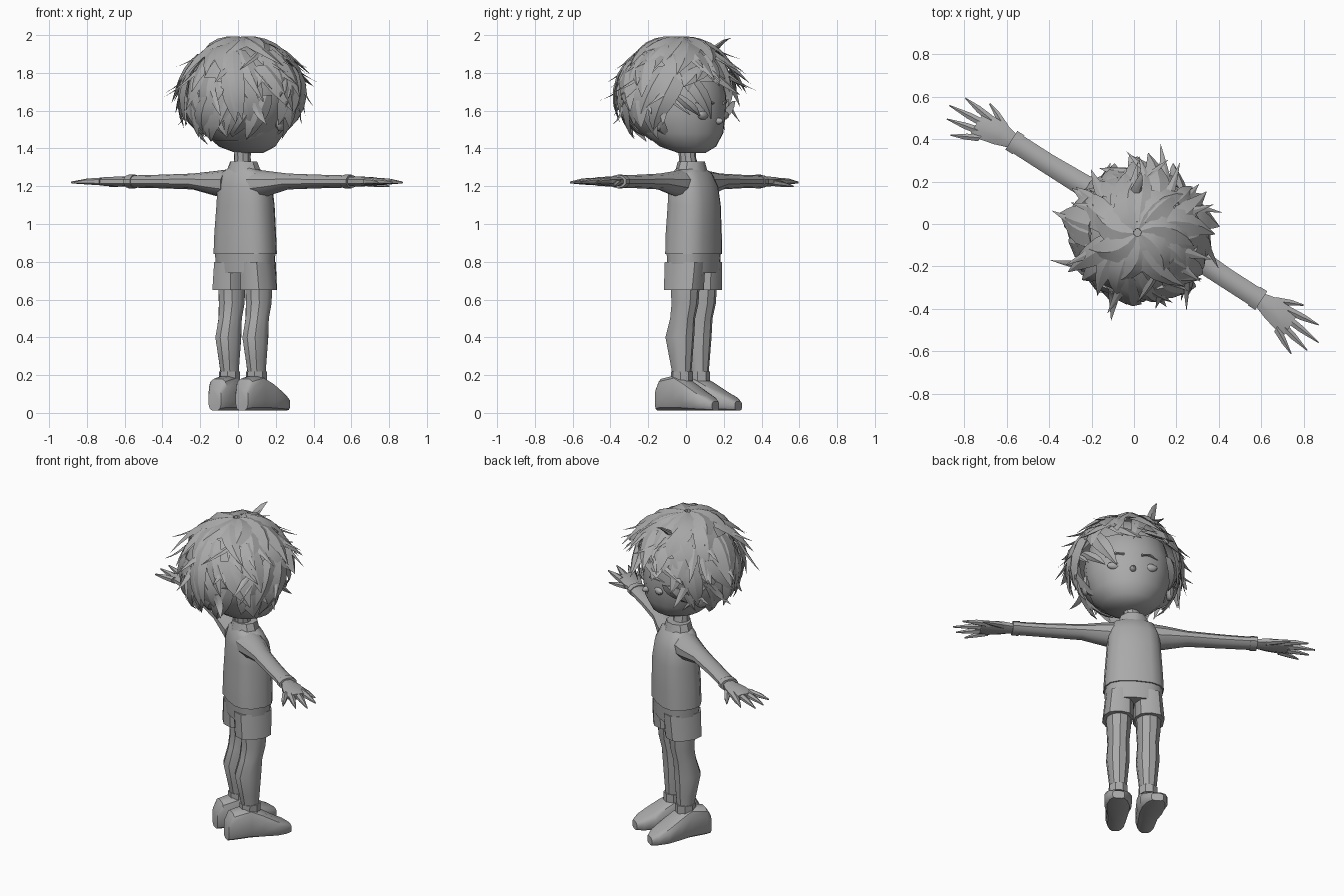
import bpy, bmesh, math, random
from mathutils import Matrix, Vector

if "Cube" in bpy.data.objects:
    bpy.data.objects.remove(bpy.data.objects["Cube"])

random.seed(7)
TURN = Matrix.Rotation(math.radians(-32.7), 4, 'Z')   # figure faces local +y, then is turned
grey = bpy.data.materials.new("plain grey")
grey.diffuse_color = (0.4, 0.4, 0.4, 1)
grey.use_nodes = True
grey.node_tree.nodes["Principled BSDF"].inputs["Base Color"].default_value = grey.diffuse_color


def finish(name, bm, angle=35):
    bmesh.ops.recalc_face_normals(bm, faces=bm.faces)
    me = bpy.data.meshes.new(name)
    bm.to_mesh(me)
    bm.free()
    me.transform(TURN)
    me.materials.append(grey)
    ob = bpy.data.objects.new(name, me)
    bpy.context.collection.objects.link(ob)
    bpy.ops.object.select_all(action='DESELECT')
    bpy.context.view_layer.objects.active = ob
    ob.select_set(True)
    bpy.ops.object.shade_smooth_by_angle(angle=math.radians(angle))
    return ob


def skin(bm, rings):
    for a, b in zip(rings, rings[1:]):
        for i in range(len(a)):
            j = (i + 1) % len(a)
            bm.faces.new((a[i], a[j], b[j], b[i]))
    bm.faces.new(rings[0])
    bm.faces.new(rings[-1])


def loft(bm, axis, rows, n=10, power=1.0):
    """rows: (x, y, z, half size 1, half size 2) across the given axis"""
    rings = []
    for x, y, z, a, b in rows:
        ring = []
        for k in range(n):
            t = 2 * math.pi * (k + 0.5) / n
            c, s = math.cos(t), math.sin(t)
            c = a * math.copysign(abs(c) ** power, c)
            s = b * math.copysign(abs(s) ** power, s)
            off = {'x': (0, c, s), 'y': (c, 0, s), 'z': (c, s, 0)}[axis]
            ring.append(bm.verts.new((x + off[0], y + off[1], z + off[2])))
        rings.append(ring)
    skin(bm, rings)


def part(name, axis, rows, n=10, power=1.0, angle=35):
    bm = bmesh.new()
    loft(bm, axis, rows, n, power)
    return finish(name, bm, angle)


def ball(name, centre, radii, seg=16, rings=10, keep=None):
    bm = bmesh.new()
    bmesh.ops.create_uvsphere(bm, u_segments=seg, v_segments=rings, radius=1)
    bm.transform(Matrix.Translation(centre) @ Matrix.Diagonal((*radii, 1)))
    if keep:
        gone = [f for f in bm.faces if not keep(f.calc_center_median())]
        bmesh.ops.delete(bm, geom=gone, context='FACES')
    return finish(name, bm, 40)


# Body
BX = .01
part("shirt", 'z', [(BX, .055, .84, .172, .125), (BX, .055, .95, .166, .125), (BX, .058, 1.1, .155, .12),
                    (BX, .052, 1.2, .148, .11), (BX, .042, 1.27, .125, .085), (BX, .035, 1.30, .07, .06)], 14, .75)
part("neck", 'z', [(BX, .03, 1.27, .055, .055), (.015, .02, 1.35, .045, .045), (.02, .01, 1.44, .05, .05)])
part("collar", 'z', [(BX, .04, 1.26, .105, .085), (BX, .04, 1.33, .075, .07)], 10)
part("shorts_waist", 'z', [(BX, .055, .74, .16, .11), (BX, .055, .85, .165, .118)], 14, .75)

for s, label in ((-1, "left"), (1, "right")):
    leg = BX + s * .085
    part(label + "_shorts_leg", 'z', [(leg + s * .004, .05, .65, .088, .105), (leg - s * .004, .053, .8, .08, .112)], 10, .8)
    part(label + "_leg", 'z', [(leg, .035, .20, .048, .05), (leg, .03, .28, .056, .062),
                               (leg, .022, .40, .068, .08), (leg, .04, .50, .063, .068),
                               (leg, .055, .58, .07, .072), (leg, .055, .68, .073, .08)])
    part(label + "_sock", 'z', [(leg, .035, .17, .055, .06), (leg, .035, .22, .056, .06)], 8)
    # Shoe: low toe, high heel, slightly splayed
    shoe = [(leg + s * .1 * max(y, 0), y, h / 2 + .012, w, h / 2) for y, w, h in
            ((-.11, .04, .12), (-.08, .058, .17), (.02, .066, .19), (.09, .078, .155),
             (.17, .08, .105), (.23, .062, .075), (.265, .035, .05))]
    part(label + "_shoe", 'y', shoe, 12, .6)
    # Arm with loose sleeve and cuff
    part(label + "_sleeve", 'x', [(s * .08, .035, 1.21, .085, .08), (s * .17, .035, 1.215, .075, .065),
                                  (s * .30, .025, 1.225, .055, .042), (s * .50, .02, 1.225, .05, .036),
                                  (s * .69, .02, 1.225, .05, .032)], 10)
    part(label + "_cuff", 'x', [(s * .66, .02, 1.225, .055, .037), (s * .70, .02, 1.225, .055, .036)], 10)
    # Hand with pointed fingers
    bm = bmesh.new()
    loft(bm, 'x', [(s * .69, .02, 1.225, .038, .026), (s * .76, .015, 1.225, .06, .028),
                   (s * .84, .005, 1.225, .07, .024), (s * .88, 0, 1.225, .06, .018)], 8)
    for y0, x1, y1 in ((-.05, .955, -.115), (-.02, 1.01, -.06), (.018, 1.035, .0), (.05, .99, .07)):
        loft(bm, 'x', [(s * .83, y0, 1.225, .022, .02), (s * (.83 + x1) / 2, (y0 + y1) / 2, 1.225, .018, .016),
                       (s * x1, y1, 1.22, .003, .005)], 6)
    loft(bm, 'x', [(s * .75, .05, 1.22, .025, .018), (s * .82, .085, 1.21, .018, .014),
                   (s * .88, .11, 1.2, .004, .004)], 6)
    finish(label + "_hand", bm)

# Head and face
HX, HY, HZ = .035, -.025, 1.68
part("head", 'z', [(HX, .06, 1.375, .07, .07), (HX, .035, 1.41, .15, .15), (HX, .005, 1.48, .21, .215),
                   (HX, -.01, 1.58, .24, .24), (HX, -.015, 1.68, .25, .245), (HX, -.02, 1.80, .22, .22),
                   (HX, -.02, 1.90, .12, .12)], 18, 1, 50)
ball("nose", (HX, .225, 1.545), (.018, .03, .018), 8, 6)
ball("mouth", (HX, .19, 1.465), (.045, .02, .008), 10, 6)
for s, label in ((-1, "left"), (1, "right")):
    ball(label + "_eye", (HX + s * .1, .195, 1.575), (.045, .022, .024), 10, 6)
    part(label + "_brow", 'x', [(HX + s * .05, .222, 1.64, .012, .007), (HX + s * .10, .208, 1.65, .012, .008),
                                (HX + s * .15, .17, 1.64, .012, .005)], 6)
    ball(label + "_ear", (HX + s * .24, -.01, 1.55), (.025, .045, .06), 10, 6)

# Hair: inner cap left open at the face, covered in curved pointed locks
ball("hair_cap", (HX, HY, HZ), (.285, .295, .275), 18, 12,
     lambda c: c.z > 1.76 or (c.y < .04 and c.z > 1.43))


def lock(bm, azimuth, start, end, width, lift, sweep, flick):
    rings = []
    rows = 6
    for r in range(rows):
        t = r / (rows - 1)
        phi = start + (end - start) * t
        az = azimuth + sweep * t
        out = Vector((math.sin(phi) * math.sin(az), math.sin(phi) * math.cos(az), math.cos(phi)))
        across = Vector((math.cos(az), -math.sin(az), 0))
        swell = 1 + lift + flick * t ** 2.5
        rx = .315 if out.x > 0 else .295           # fuller on the right side
        base = Vector((HX + out.x * rx * swell, HY + out.y * .31 * swell, HZ + out.z * .287 * min(swell, 1.07)))
        w = width * max(.03, math.sin(math.pi * (.2 + .8 * t)))
        pts = (base - across * w, base + out * w * .3, base + across * w, base - out * w * .12)
        rings.append([bm.verts.new(p) for p in pts])
    skin(bm, rings)


bm = bmesh.new()
for layer, (start, count) in enumerate(((88, 24), (64, 24), (40, 20), (14, 13))):
    for k in range(count):
        az = 2 * math.pi * (k + random.uniform(-.4, .4)) / count
        front = math.cos(az)                       # 1 at the face, -1 at the back
        limit = 84 if front > .72 else 120 if front > .1 else 142
        if start > limit - 12:
            continue
        end = min(limit, start + random.uniform(44, 68)) + random.uniform(-8, 8)
        lock(bm, az, math.radians(start + random.uniform(-8, 8)), math.radians(end),
             random.uniform(.04, .08), .015 * layer + random.uniform(-.05, .04),
             random.uniform(-.55, .55), random.uniform(-.05, .26))
# Broad locks laid across the crown, all swept the same way
for k in range(7):
    az = math.radians(-70 + 50 * k)
    lock(bm, az, math.radians(3), math.radians(random.uniform(45, 60)), .075, .045, .7, .06)
# Wild stray tips around the outline
for k in range(44):
    az = random.uniform(0, 2 * math.pi)
    phi = random.uniform(55, 88) if math.cos(az) > .6 else random.uniform(60, 128)
    lock(bm, az, math.radians(phi - 25), math.radians(phi + random.uniform(-5, 10)), .024, .02,
         random.uniform(-.5, .5), random.uniform(.15, .40))
finish("hair_locks", bm, 25)

# Curled tuft on top near the forehead
part("hair_tuft", 'z', [(-.07, .10, 1.90, .035, .03), (-.08, .15, 1.945, .025, .02),
                        (-.09, .19, 1.975, .016, .012), (-.10, .22, 1.985, .003, .003)], 6)
